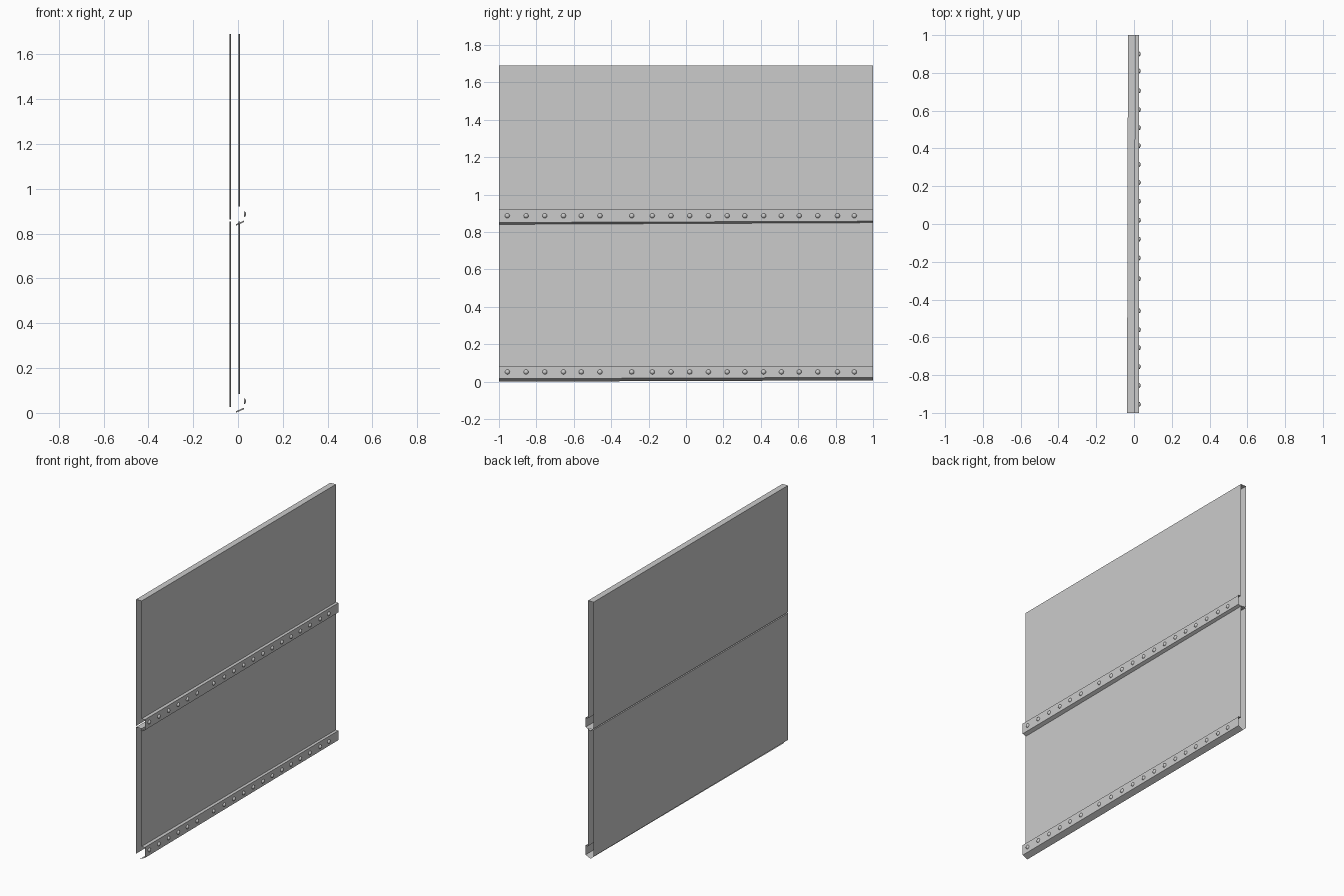
import bpy, bmesh, math

if "Cube" in bpy.data.objects:
    bpy.data.objects.remove(bpy.data.objects["Cube"])

PITCH = 0.835

# Folded sheet profile (x, z) at the near end and the slightly skewed far end
NEAR = [(-0.010, 0.000), (0.026, 0.016), (0.026, 0.085), (0.003, 0.085),
        (0.003, 0.855), (-0.037, 0.855), (-0.037, 0.027)]
FAR = [(-0.010, 0.007), (0.026, 0.023), (0.026, 0.085), (0.008, 0.085),
       (0.008, 0.855), (-0.032, 0.855), (-0.032, 0.027)]

RIVET_Y = [-0.955, -0.855, -0.755, -0.655, -0.56, -0.46, -0.29, -0.18, -0.08, 0.02,
           0.12, 0.22, 0.315, 0.415, 0.51, 0.605, 0.705, 0.81, 0.90]


def add_object(name, bm):
    mesh = bpy.data.meshes.new(name)
    bm.to_mesh(mesh)
    bm.free()
    obj = bpy.data.objects.new(name, mesh)
    bpy.context.collection.objects.link(obj)
    return obj


def folded_panel(name, z0):
    bm = bmesh.new()
    a = [bm.verts.new((x, -1, z + z0)) for x, z in NEAR]
    b = [bm.verts.new((x, 1, z + z0)) for x, z in FAR]
    for i in range(len(a) - 1):
        bm.faces.new((a[i], b[i], b[i + 1], a[i + 1]))
    add_object(name, bm)


def rivet_row(name, z0, r=0.013, height=0.010, sides=12):
    bm = bmesh.new()
    for y in RIVET_Y:
        rings = []
        for t in (0, 30, 60):
            rad, x = r * math.cos(math.radians(t)), height * math.sin(math.radians(t))
            rings.append([bm.verts.new((0.026 + x,
                                        y + rad * math.cos(math.tau * k / sides),
                                        z0 + rad * math.sin(math.tau * k / sides)))
                          for k in range(sides)])
        tip = bm.verts.new((0.026 + height, y, z0))
        for k in range(sides):
            n = (k + 1) % sides
            for lo, hi in zip(rings, rings[1:]):
                bm.faces.new((lo[k], lo[n], hi[n], hi[k]))
            bm.faces.new((rings[-1][k], rings[-1][n], tip))
    for f in bm.faces:
        f.smooth = True
    add_object(name, bm)


# Two stacked panels, each with a riveted lower flange
for i, label in enumerate(("lower", "upper")):
    folded_panel(label + "_panel", i * PITCH)
    rivet_row(label + "_rivets", i * PITCH + 0.052)
